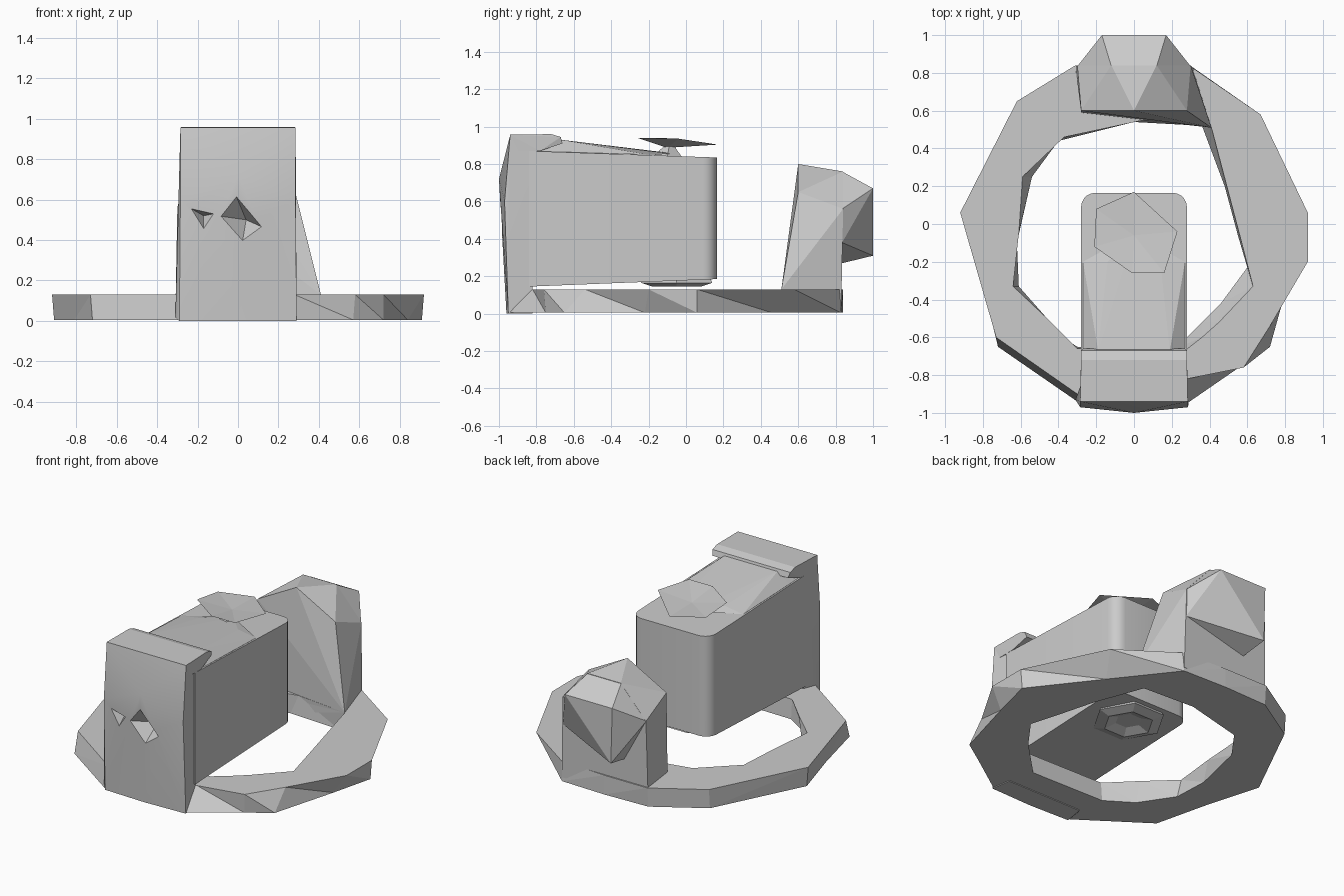
import bpy, bmesh, math

default_cube = bpy.data.objects.get("Cube")
if default_cube:
    bpy.data.objects.remove(default_cube, do_unlink=True)

GREY = (0.6, 0.6, 0.6, 1.0)
material = bpy.data.materials.new("plain grey")
material.use_nodes = True
material.diffuse_color = GREY
material.node_tree.nodes["Principled BSDF"].inputs["Base Color"].default_value = GREY


def finish(bm, name):
    """Turn a bmesh into a named, coloured object."""
    bmesh.ops.recalc_face_normals(bm, faces=bm.faces[:])
    mesh = bpy.data.meshes.new(name)
    bm.to_mesh(mesh)
    bm.free()
    mesh.materials.append(material)
    obj = bpy.data.objects.new(name, mesh)
    bpy.context.collection.objects.link(obj)
    return obj


def hull(name, points, extra=()):
    """Faceted solid around points mirrored in x, plus unmirrored extras."""
    bm = bmesh.new()
    corners = {(side * x, y, z) for x, y, z in points for side in (1, -1)}
    for corner in sorted(corners | set(extra)):
        bm.verts.new(corner)
    result = bmesh.ops.convex_hull(bm, input=bm.verts[:])
    loose = [v for v in result["geom_interior"] if isinstance(v, bmesh.types.BMVert)]
    bmesh.ops.delete(bm, geom=loose, context="VERTS")
    bmesh.ops.dissolve_limit(bm, angle_limit=math.radians(1),
                             verts=bm.verts[:], edges=bm.edges[:])
    return finish(bm, name)


def smooth(obj):
    """Smooth shading that keeps the sharp edges."""
    bpy.ops.object.select_all(action="DESELECT")
    obj.select_set(True)
    bpy.context.view_layer.objects.active = obj
    bpy.ops.object.shade_smooth_by_angle(angle=math.radians(30))


def polygon(radius, centre_y, z, sides=6):
    """Regular polygon points at one height."""
    angles = [math.tau * i / sides for i in range(sides)]
    return [(radius * math.cos(a), centre_y + radius * math.sin(a), z) for a in angles]


# Irregular floor ring: top outer, bottom outer, top inner, bottom inner
stations = [
    ((0, .84), (0, .84), (.05, .55), (0, .54)),
    ((.32, .82), (.31, .83), (.41, .51), (.36, .52)),
    ((.67, .58), (.6, .46), (.49, .2), (.48, .2)),
    ((.92, .06), (.91, .06), (.56, -.06), (.55, -.06)),
    ((.92, -.2), (.84, -.22), (.63, -.33), (.6, -.23)),
    ((.72, -.54), (.72, -.65), (.45, -.52), (.46, -.42)),
    ((.58, -.76), (.57, -.75), (.36, -.6), (.36, -.52)),
    ((.28, -.82), (.28, -.95), (.27, -.67), (.22, -.66)),
    ((-.3, -.9), (-.3, -.94), (-.3, -.66), (-.3, -.65)),
    ((-.73, -.6), (-.72, -.65), (-.46, -.5), (-.47, -.54)),
    ((-.82, -.28), (-.81, -.28), (-.64, -.33), (-.61, -.33)),
    ((-.92, .06), (-.91, .06), (-.61, -.05), (-.62, -.1)),
    ((-.62, .65), (-.62, .64), (-.59, .25), (-.54, .25)),
    ((-.31, .84), (-.31, .83), (-.37, .46), (-.4, .44)),
]
bm = bmesh.new()
sections = []
for top_out, low_out, top_in, low_in in stations:
    section = [(*low_out, .005), (*top_out, .13), (*top_in, .13), (*low_in, .005)]
    sections.append([bm.verts.new(p) for p in section])
for a, b in zip(sections, sections[1:] + sections[:1]):
    for i in range(4):
        j = (i + 1) % 4
        bm.faces.new((a[i], a[j], b[j], b[i]))
bmesh.ops.triangulate(bm, faces=bm.faces[:], quad_method="SHORT_EDGE")
bmesh.ops.dissolve_limit(bm, angle_limit=math.radians(1),
                         verts=bm.verts[:], edges=bm.edges[:])
finish(bm, "floor_ring")

# Front column with slightly bulging face, and overhanging cap
column = hull("front_column", [
    (.29, -.95, 0), (.27, -.82, 0), (0, -.96, 0),
    (.285, -.97, .6), (0, -1, .72), (.285, -.94, .955), (.27, -.82, .955),
], extra=[(-.31, -.93, .02)])
hull("column_cap", [
    (.285, -.94, .957), (.28, -.72, .96), (.28, -.67, .945), (.27, -.66, .91),
    (.28, -.78, .87), (.28, -.94, .87),
])

# Angular notches cut into the column face
notches = [
    [(-.1, -1, .52), (-.01, -1, .62), (.13, -1, .46),
     (.02, -1, .38), (.04, -.88, .5)],
    [(-.24, -.985, .56), (-.12, -.985, .53), (-.17, -.985, .45),
     (-.17, -.9, .52)],
]
for corners in notches:
    cutter = hull("notch_cutter", [], extra=corners)
    cutter.hide_render = True
    bpy.context.view_layer.objects.active = column
    cut = column.modifiers.new("notch", "BOOLEAN")
    cut.operation = "DIFFERENCE"
    cut.solver = "EXACT"
    cut.object = cutter
    bpy.ops.object.modifier_apply(modifier=cut.name)
    bpy.data.objects.remove(cutter, do_unlink=True)
smooth(column)

# Hanging box with rounded upright edges and gently tapering top and bottom
bm = bmesh.new()
bmesh.ops.create_cube(bm, size=1)
for v in bm.verts:
    back = v.co.y > 0
    top = v.co.z > 0
    v.co.x *= .56
    v.co.y = .165 if back else -.84
    v.co.z = (.835 if back else .87) if top else (.185 if back else .145)
upright = [e for e in bm.edges
           if (e.verts[0].co - e.verts[1].co).xy.length < .01 and e.verts[0].co.y > 0]
bmesh.ops.bevel(bm, geom=upright, offset=.075, segments=5, profile=.5, affect="EDGES")
smooth(finish(bm, "hanging_box"))

# Sloping lid between cap and knob
hull("sloping_lid", [
    (.19, -.8, .93), (.27, -.8, .865), (.19, -.67, .93), (.27, -.67, .865),
    (.27, -.2, .85), (.14, -.2, .87), (0, -.05, .855),
])

# Tilted, dished knob plate on a short stem
bm = bmesh.new()
rim = [(-.21, -.12), (-.2, .08), (0, .17), (.23, -.04), (.16, -.26), (-.01, -.26)]
ring = [bm.verts.new((x, y, .94 - .15 * max(0, y + .07))) for x, y in rim]
dish = bm.verts.new((0, -.06, .908))
belly = bm.verts.new((0, -.1, .887))
for a, b in zip(ring, ring[1:] + ring[:1]):
    bm.faces.new((a, b, dish))
    bm.faces.new((b, a, belly))
finish(bm, "knob_plate")
hull("knob_stem", [], extra=polygon(.03, -.09, .895, 5) + polygon(.08, -.1, .84, 5))

# Six-sided boss with a pit beneath the box
bm = bmesh.new()
levels = [polygon(r, -.05, z) for r, z in ((.2, .2), (.22, .165), (.15, .145), (.08, .17))]
loops = [[bm.verts.new(p) for p in level] for level in levels]
for upper, lower in zip(loops, loops[1:]):
    for i in range(6):
        j = (i + 1) % 6
        bm.faces.new((upper[i], upper[j], lower[j], lower[i]))
bm.faces.new(loops[0])
bm.faces.new(loops[-1])
finish(bm, "lower_boss")

# Back block with a sloping roof and a foot splayed to one side
hull("back_block", [
    (0, .6, .8), (.28, .6, .65), (.3, .84, .56), (.12, .84, .76),
    (.31, .83, .03), (.28, .59, .13),
], extra=[(.41, .51, .13), (.05, .55, .02)])

# Overhanging lopsided snout on the back block
hull("back_snout", [
    (.17, 1, .67), (.3, .835, .56), (.12, .835, .76),
], extra=[(-.16, 1, .31), (.3, .835, .38), (-.14, .835, .27)])
